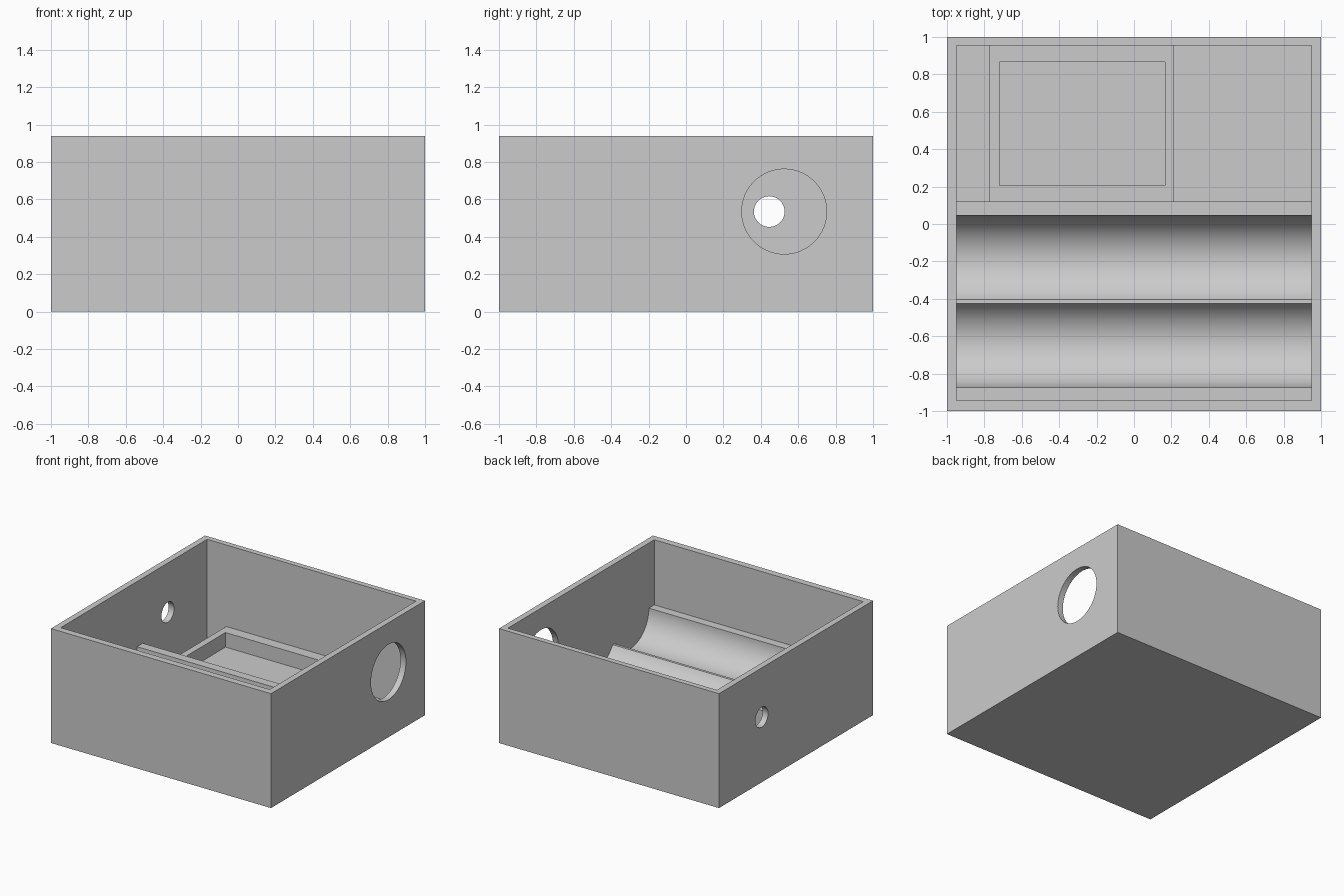
import bpy, bmesh, math
from mathutils import Matrix

if "Cube" in bpy.data.objects:
    bpy.data.objects.remove(bpy.data.objects["Cube"])

FLOOR = 0.05          # floor thickness
RIDGE_TOP = 0.405     # height of the outer cradle ridges
MID_TOP = 0.285       # height of the low ridge between the troughs

grey = bpy.data.materials.new("plain_grey")
grey.diffuse_color = (0.6, 0.6, 0.6, 1)
grey.use_nodes = True
grey.node_tree.nodes["Principled BSDF"].inputs["Base Color"].default_value = grey.diffuse_color


def add_object(name, bm):
    bmesh.ops.recalc_face_normals(bm, faces=bm.faces[:])
    mesh = bpy.data.meshes.new(name)
    bm.to_mesh(mesh)
    bm.free()
    mesh.materials.append(grey)
    obj = bpy.data.objects.new(name, mesh)
    bpy.context.collection.objects.link(obj)
    return obj


def box(name, x, y, z):
    bm = bmesh.new()
    bmesh.ops.create_cube(bm, size=1)
    for v in bm.verts:
        for i, (lo, hi) in enumerate((x, y, z)):
            v.co[i] = hi if v.co[i] > 0 else lo
    return add_object(name, bm)


def x_cylinder(name, x, y, z, radius):
    bm = bmesh.new()
    place = Matrix.Translation((x, y, z)) @ Matrix.Rotation(math.pi / 2, 4, 'Y')
    bmesh.ops.create_cone(bm, cap_ends=True, segments=64, radius1=radius,
                          radius2=radius, depth=0.2, matrix=place)
    return add_object(name, bm)


def cut(obj, cutters):
    for c in cutters:
        c.hide_render = True
        mod = obj.modifiers.new("cut", 'BOOLEAN')
        mod.operation, mod.solver, mod.object = 'DIFFERENCE', 'EXACT', c
    finish(obj, True)
    for c in cutters:
        bpy.data.objects.remove(c)


def finish(obj, apply=False):
    bpy.ops.object.select_all(action='DESELECT')
    obj.select_set(True)
    bpy.context.view_layer.objects.active = obj
    if apply:
        for mod in list(obj.modifiers):
            bpy.ops.object.modifier_apply(modifier=mod.name)
    bpy.ops.object.shade_smooth_by_angle(angle=math.radians(30))


# open case with a large hole on the right and a small one on the left
case = box("case", (-1, 1), (-1, 1), (0, 0.94))
cut(case, [
    box("cavity", (-0.95, 0.95), (-0.945, 0.955), (FLOOR, 1.2)),
    x_cylinder("large_hole", 1, 0.525, 0.535, 0.227),
    x_cylinder("small_hole", -1, 0.445, 0.535, 0.082),
])

# shallow tray against the back wall
tray = box("tray", (-0.775, 0.21), (0.12, 0.955), (FLOOR, 0.27))
cut(tray, [box("tray_pocket", (-0.72, 0.165), (0.205, 0.865), (0.15, 0.5))])

# cradle: two round troughs sharing a low middle ridge
R = 0.241
LOW = math.asin((RIDGE_TOP - MID_TOP) / R)   # where the arc meets the low ridge


def trough(y_center, start, end, n=40):
    return [(y_center + R * math.cos(a), RIDGE_TOP - R * math.sin(a))
            for a in (start + (end - start) * i / n for i in range(n + 1))]


profile = [(0.12, FLOOR), (0.12, RIDGE_TOP)]
profile += trough(-0.195, 0, math.pi - LOW)
profile += trough(-0.634, LOW, math.pi)
profile += [(-0.945, RIDGE_TOP), (-0.945, FLOOR)]

bm = bmesh.new()
face = bm.faces.new([bm.verts.new((-0.95, y, z)) for y, z in profile])
ext = bmesh.ops.extrude_face_region(bm, geom=[face])
bmesh.ops.translate(bm, vec=(1.9, 0, 0),
                    verts=[g for g in ext["geom"] if isinstance(g, bmesh.types.BMVert)])
finish(add_object("trough_cradle", bm))
